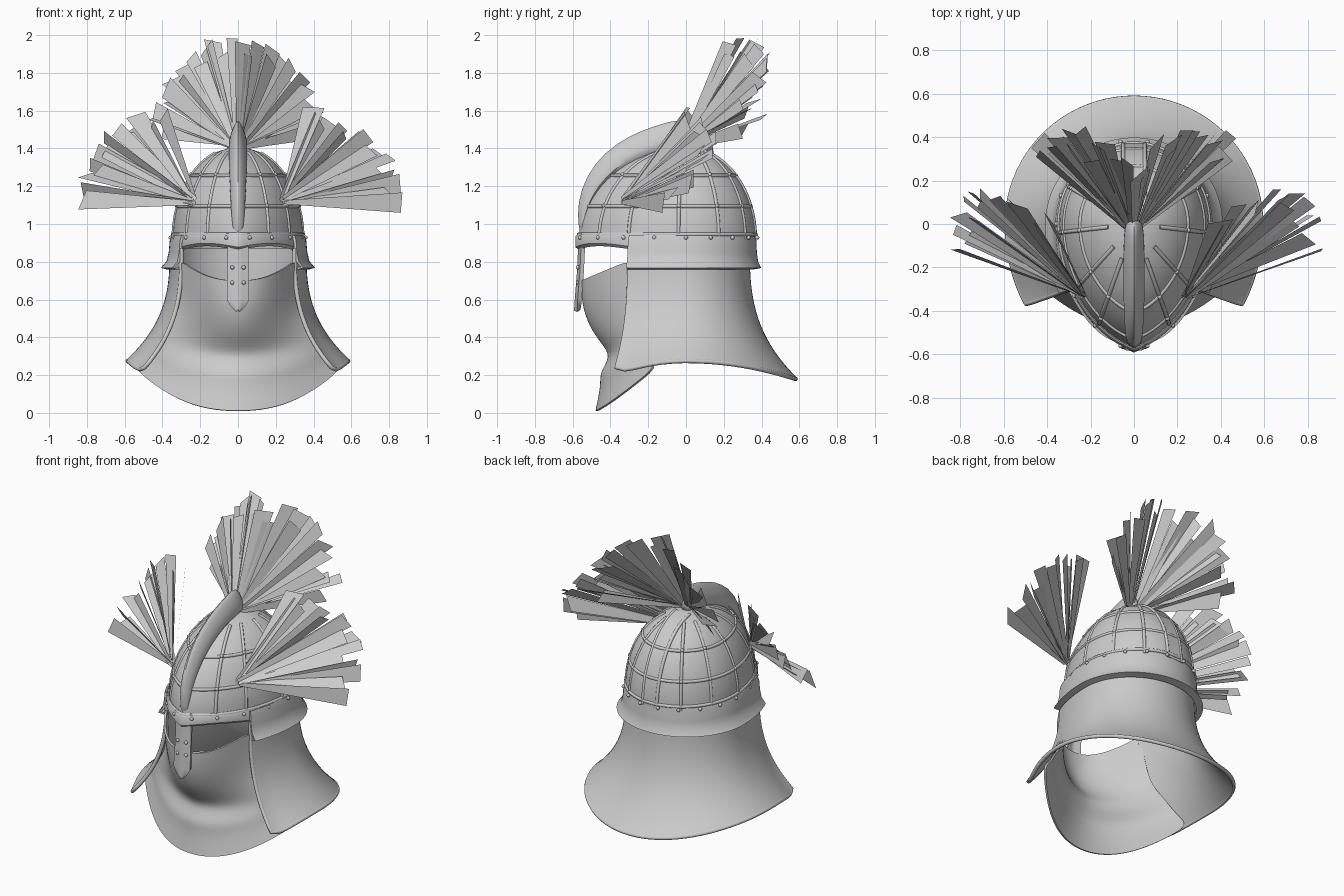
import bpy, bmesh, math, random
from math import sin, cos, radians
from mathutils import Vector

random.seed(11)
cube = bpy.data.objects.get("Cube")
if cube:
    bpy.data.objects.remove(cube, do_unlink=True)

grey = bpy.data.materials.new("plain_grey")
grey.use_nodes = True
colour = (0.6, 0.6, 0.6, 1)
grey.diffuse_color = colour
grey.node_tree.nodes["Principled BSDF"].inputs["Base Color"].default_value = colour


def finish(name, bm, thickness=0, smooth=True, subdiv=0):
    me = bpy.data.meshes.new(name)
    bm.to_mesh(me)
    bm.free()
    ob = bpy.data.objects.new(name, me)
    bpy.context.collection.objects.link(ob)
    me.materials.append(grey)
    bpy.ops.object.select_all(action='DESELECT')
    ob.select_set(True)
    bpy.context.view_layer.objects.active = ob
    if subdiv:
        ob.modifiers.new("Subdivision", 'SUBSURF').levels = subdiv
        bpy.ops.object.modifier_apply(modifier="Subdivision")
    if thickness:
        mod = ob.modifiers.new("Solidify", 'SOLIDIFY')
        mod.thickness, mod.offset = thickness, 0
        bpy.ops.object.modifier_apply(modifier="Solidify")
    if smooth:
        bpy.ops.object.shade_smooth_by_angle(angle=radians(40))


def loft(name, rows, closed=False, caps=False, **kw):
    """Skin a list of equally long point rows."""
    bm = bmesh.new()
    grid = [[bm.verts.new(p) for p in row] for row in rows]
    n = len(grid[0])
    for a, b in zip(grid, grid[1:]):
        for i in range(n if closed else n - 1):
            j = (i + 1) % n
            bm.faces.new((a[i], a[j], b[j], b[i]))
    if caps:
        bm.faces.new(grid[0])
        bm.faces.new(grid[-1])
    bmesh.ops.remove_doubles(bm, verts=bm.verts, dist=0.0005)
    bmesh.ops.recalc_face_normals(bm, faces=bm.faces)
    finish(name, bm, **kw)


def tubes(name, paths, radius, cyclic=False):
    """Round rods along several paths, kept in one object."""
    cu = bpy.data.curves.new(name, 'CURVE')
    cu.dimensions = '3D'
    cu.bevel_depth, cu.bevel_resolution, cu.use_fill_caps = radius, 2, True
    for path in paths:
        sp = cu.splines.new('POLY')
        sp.points.add(len(path) - 1)
        sp.use_cyclic_u = cyclic
        for pt, co in zip(sp.points, path):
            pt.co = (*co, 1)
        sp.use_smooth = True
    cu.materials.append(grey)
    ob = bpy.data.objects.new(name, cu)
    bpy.context.collection.objects.link(ob)


def span(a, b, n):
    return [a + (b - a) * i / n for i in range(n + 1)]


def plan(deg, z, scale=1.0):
    """Helmet outline: round at the back, pointed at the front."""
    s, c = sin(radians(deg)), cos(radians(deg))
    y = 0.365 * c if c > 0 else -0.56 * (0.8 * -c + 0.2 * (1 - abs(s)))
    return Vector((0.34 * s * scale, y * scale, z))


def dome(deg, lat, grow=1.0):
    return plan(deg, 0.92 + 0.48 * grow * sin(radians(lat)), cos(radians(lat)) * grow)


# Skull cap
loft("skull_cap", [[dome(t, l) for t in span(0, 355, 71)] for l in span(0, 90, 18)],
     closed=True, thickness=0.012)

# Rib lattice over the cap
ring_lats = (21, 44)
tubes("ring_ribs", [[dome(t, l, 1.01) for t in span(0, 355, 71)] for l in ring_lats], 0.01, True)
angles = [d * sgn for d in (32, 62, 95, 128, 152) for sgn in (1, -1)]
tubes("upright_ribs", [[dome(t, l, 1.01) for l in span(0, 70, 14)] for t in angles], 0.01)
ridges = []
for sx in (1, -1):
    path = []
    for l in span(0, 80, 20):
        t = math.degrees(math.asin(0.05 / (0.345 * cos(radians(l)))))
        path.append(dome(sx * t, l, 1.015))
    ridges.append(path)
tubes("back_ridge_ribs", ridges, 0.01)
loft("back_ridge_strap", ridges, thickness=0.012)
tubes("rim_bead", [[plan(t, 0.945, 1.015) for t in span(0, 355, 71)]], 0.01, True)

# Brow band with arched eye openings
brow_rows = [[], [], [], []]
for t in span(118, 242, 40):
    arch = 0.87 + 0.02 * sin(radians(abs(t - 180) * 3.2))
    for row, (z, k) in zip(brow_rows, ((arch, 1.0), (arch + 0.012, 1.03), (0.93, 1.03), (0.95, 1.0))):
        row.append(plan(t, z, k))
loft("brow_band", brow_rows, thickness=0.02)

# Nose guard
rows = []
for z, w, y in ((0.95, .06, -.558), (0.88, .052, -.56), (0.75, .053, -.566),
                (0.6, .056, -.578), (0.565, .035, -.58), (0.54, .004, -.582)):
    rows.append([(w * u, y + 0.015 * abs(u), z) for u in span(-1, 1, 6)])
loft("nose_guard", rows, thickness=0.022)

# Crest blade with a narrow top edge
rows = []
for y, z, lat, w in ((-.56, .94, 2, .025), (-.578, 1.05, 14, .036), (-.56, 1.18, 28, .042),
                     (-.49, 1.32, 42, .048), (-.37, 1.43, 56, .052), (-.23, 1.5, 70, .052),
                     (-.1, 1.54, 82, .05), (-.02, 1.56, 89, .045), (.03, 1.48, 92, .03)):
    base, top = dome(180, lat, 0.98), Vector((0, y, z))
    half = [(w, 0), (w, 0.4), (w * 0.6, 0.75), (w * 0.12, 1)]
    section = half + [(-u, v) for u, v in reversed(half)]
    rows.append([base.lerp(top, v) + Vector((u, 0, 0)) for u, v in section])
loft("crest_blade", rows, closed=True, caps=True, subdiv=1)

# Collar and neck curtain share one open outline
END = 122


def skirt(deg, a, b, f, z):
    s, c = sin(radians(deg)), cos(radians(deg))
    return Vector((a * s, c * (b if c > 0 else f), z))


around = span(-END, END, 56)
collar = ((.345, .36, .565, .94), (.355, .366, .575, .91), (.36, .368, .58, .85),
          (.372, .375, .585, .80), (.402, .392, .595, .77), (.37, .35, .575, .765))
loft("collar", [[skirt(t, *c) for t in around] for c in collar], thickness=0.014)


def curtain(deg, t):
    c = cos(radians(deg))
    hem = 0.275 - (0.095 * c * c if c > 0 else 0.065 * (c / 0.53) ** 2)
    hem += 0.03 * max(0, (abs(deg) - 112) / 10) ** 3
    w = t ** 2.8
    return skirt(deg, .352 + .232 * w, .328 + .252 * w, .565 + .13 * w, .87 + (hem - .87) * t)


loft("neck_curtain", [[curtain(t, v) for t in around] for v in span(0, 1, 20)], thickness=0.02)
edge = [curtain(-END, v) for v in span(0, 1, 20)] + [curtain(t, 1) for t in around]
edge += [curtain(END, v) for v in span(1, 0, 20)]
tubes("curtain_hem", [edge], 0.012)

# Face veil: centre z, centre y, half width, side z, side y, roundness
veil = ((.7, -.55, .305, .81, -.29, 2.4), (.58, -.548, .305, .70, -.28, 2.1),
        (.46, -.51, .32, .56, -.26, 1.8), (.37, -.445, .36, .46, -.25, 1.6),
        (.3, -.39, .42, .39, -.22, 1.7), (.21, -.455, .46, .33, -.2, 1.8),
        (.15, -.445, .49, .29, -.18, 1.9), (.01, -.475, .55, .24, -.16, 2))
rows = []
for cz, cy, w, sz, sy, p in veil:
    rows.append([(w * u, cy + (sy - cy) * abs(u) ** p, cz + (sz - cz) * abs(u) ** 2.3)
                 for u in span(-1, 1, 16)])
loft("face_veil", rows, thickness=0.012, subdiv=2)

# Rivets on the rim, the rib crossings and the nose guard
spots = [plan(t, 0.928, 1.05) for t in span(10, 350, 17)]
spots += [dome(t, l, 1.025) for t in angles for l in ring_lats]
spots += [Vector((x, -.573, z)) for x in (-.03, .03) for z in (.69, .77)]
bm = bmesh.new()
for p in spots:
    made = bmesh.ops.create_icosphere(bm, subdivisions=2, radius=0.011)
    bmesh.ops.translate(bm, verts=made["verts"], vec=p)
finish("rivets", bm)


# Plume fans made of flat tapered strips
def strip(bm, root, tip, facing):
    axis = (tip - root).normalized()
    side = axis.cross(facing).normalized()
    twist = random.uniform(-0.9, 0.9)
    side = side * cos(twist) + axis.cross(side) * sin(twist)
    half = random.uniform(0.034, 0.056)
    skew = axis * random.uniform(-0.025, 0.025)
    quad = (root - side * .01, root + side * .01,
            tip + side * half + skew, tip - side * half - skew)
    bm.faces.new([bm.verts.new(p) for p in quad])


def jitter(r):
    return Vector([random.uniform(-r, r) for _ in range(3)])


bm = bmesh.new()
for i, a in enumerate(span(-83, 83, 27)):
    s, c = sin(radians(a)), cos(radians(a))
    reach = 1.0 if i % 3 else 0.88
    root = Vector((0.02 * s, -0.02, 1.41)) + jitter(0.012)
    back = 0.27 + 0.08 * abs(s) + 0.1 * abs(sin(radians(2 * a))) + random.uniform(-.05, .05)
    offset = Vector((0.43 * s, back, 0.03 + 0.53 * c))
    strip(bm, root, root + offset * reach + jitter(0.015), Vector((0.6 * s, -0.8, 0.5)))
finish("top_plume", bm, smooth=False)

for sx, name in ((1, "left_plume"), (-1, "right_plume")):
    bm = bmesh.new()
    for i, b in enumerate(span(0, 74, 14)):
        s, c = sin(radians(b)), cos(radians(b))
        reach = 1.0 if i % 3 != 1 else 0.9
        root = Vector((0.235, -0.33, 1.105 + 0.03 * s)) + jitter(0.012)
        offset = Vector((0.61 * c, 0.24 + 0.25 * sin(radians(2 * b)) - 0.03 * s, 0.47 * s))
        tip = root + offset * reach + jitter(0.025)
        root.x, tip.x = root.x * sx, tip.x * sx
        strip(bm, root, tip, Vector((sx * 0.6, -0.75, 0.3)))
    finish(name, bm, smooth=False)
